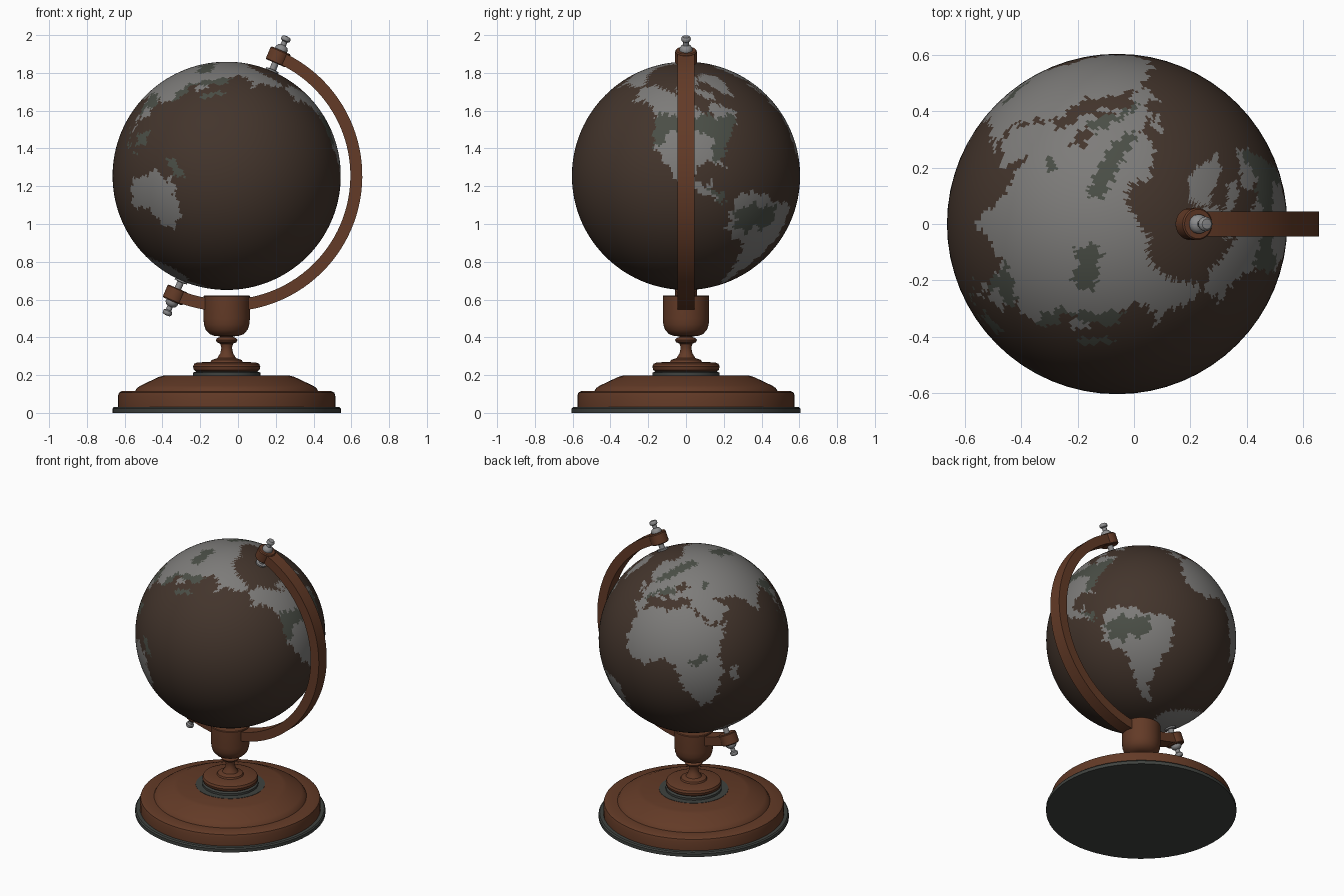
import bpy, bmesh, math
from mathutils import Matrix, Vector

TILT = math.radians(23.4)
CENTRE = Vector((-0.06, 0, 1.255))
R = 0.604
MERIDIAN = 102          # turns the map about the globe axis


def material(name, rgb):
    m = bpy.data.materials.new(name)
    m.diffuse_color = (*rgb, 1)
    return m


WOOD = material("wood", (0.125, 0.043, 0.02))
FELT = material("dark felt", (0.05, 0.055, 0.05))
METAL = material("grey metal", (0.26, 0.26, 0.265))
OCEAN = material("brown ocean", (0.056, 0.035, 0.025))
LAND = material("grey land", (0.205, 0.2, 0.193))
FOREST = material("green grey forest", (0.068, 0.076, 0.061))


def finish(bm, name, mats, matrix, angle=35):
    bmesh.ops.recalc_face_normals(bm, faces=bm.faces[:])
    me = bpy.data.meshes.new(name)
    bm.to_mesh(me)
    bm.free()
    for m in mats:
        me.materials.append(m)
    me.transform(matrix)
    me.shade_smooth()
    me.set_sharp_from_angle(angle=math.radians(angle))
    ob = bpy.data.objects.new(name, me)
    bpy.context.collection.objects.link(ob)
    return ob


def lathe(name, profile, mat, matrix, steps=64):
    """Turn a (radius, height) profile around z."""
    bm = bmesh.new()
    vs = [bm.verts.new((r, 0, z)) for r, z in profile]
    es = [bm.edges.new(p) for p in zip(vs, vs[1:])]
    bmesh.ops.spin(bm, geom=vs + es, cent=(0, 0, 0), axis=(0, 0, 1),
                   angle=2 * math.pi, steps=steps)
    bmesh.ops.remove_doubles(bm, verts=bm.verts[:], dist=1e-4)
    return finish(bm, name, [mat], matrix)


# ---- turned stand ----
STAND = Matrix.Translation((CENTRE.x, 0, 0))
lathe("felt_foot", [(0, 0), (0.605, 0), (0.605, 0.022), (0.598, 0.03), (0, 0.03)], FELT, STAND)
lathe("base", [(0, 0.03), (0.575, 0.03), (0.575, 0.09), (0.57, 0.107), (0.555, 0.115),
               (0.485, 0.115), (0.475, 0.132), (0.455, 0.145), (0.36, 0.19),
               (0.335, 0.197), (0, 0.197)], WOOD, STAND)
lathe("felt_washer", [(0, 0.197), (0.22, 0.197), (0.22, 0.199), (0.178, 0.199),
                      (0.178, 0.213), (0.155, 0.222), (0, 0.222)], FELT, STAND)
lathe("pedestal", [(0, 0.218), (0.16, 0.218), (0.174, 0.228), (0.178, 0.245), (0.172, 0.26),
                   (0.155, 0.267), (0.085, 0.27), (0.08, 0.28), (0.05, 0.29), (0.034, 0.315),
                   (0.028, 0.345), (0.034, 0.366), (0.052, 0.374), (0.058, 0.386),
                   (0.05, 0.396), (0.034, 0.402), (0.034, 0.415), (0, 0.415)], WOOD, STAND)
lathe("cup", [(0, 0.405), (0.06, 0.406), (0.09, 0.417), (0.111, 0.44), (0.12, 0.468),
              (0.123, 0.5), (0.123, 0.617), (0.119, 0.622), (0, 0.622)], WOOD, STAND)

# ---- half-ring arm, swept from pole to pole ----
bm = bmesh.new()
section = [(0.655, -0.044), (0.718, -0.044), (0.718, 0.044), (0.655, 0.044)]
rings, N = [], 56
for i in range(N + 1):
    a = math.pi / 2 - TILT - math.pi * i / N
    rings.append([bm.verts.new((r * math.cos(a), y, r * math.sin(a))) for r, y in section])
for p, q in zip(rings, rings[1:]):
    for k in range(4):
        bm.faces.new((p[k], p[(k + 1) % 4], q[(k + 1) % 4], q[k]))
bm.faces.new(rings[0])
bm.faces.new(rings[-1])
finish(bm, "arm", [WOOD], Matrix.Translation(CENTRE))

# ---- end blocks and pins at both poles ----
for end, turn in (("top", 0), ("bottom", math.pi)):
    mat = Matrix.Translation(CENTRE) @ Matrix.Rotation(TILT + turn, 4, 'Y')
    lathe(end + "_block", [(0, 0.65), (0.052, 0.65), (0.057, 0.655), (0.057, 0.718),
                           (0.052, 0.724), (0, 0.724)], WOOD, mat, 32)
    lathe(end + "_pin", [(0, 0.595), (0.035, 0.6), (0.035, 0.612), (0.018, 0.614),
                         (0.018, 0.722), (0.034, 0.724), (0.034, 0.736), (0.026, 0.748),
                         (0.015, 0.754), (0.015, 0.774), (0.024, 0.78), (0.026, 0.79),
                         (0.024, 0.797), (0.018, 0.803), (0, 0.805)], METAL, mat, 24)

# ---- map regions as (longitude, latitude) outlines; later ones lie on top ----
regions = []


def paint(index, *pts):
    xs, ys = zip(*pts)
    regions.insert(0, (index, min(xs), max(xs), min(ys), max(ys),
                       list(zip(pts, pts[1:] + pts[:1]))))


# northern and southern west lands
paint(1, (-168, 66), (-157, 71), (-128, 70), (-110, 68), (-95, 70), (-93, 60), (-82, 55),
      (-79, 52), (-78, 62), (-65, 59), (-56, 52), (-66, 45), (-75, 38), (-81, 31), (-80, 25),
      (-83, 29), (-90, 30), (-97, 27), (-97, 20), (-91, 18), (-88, 21), (-88, 16), (-83, 14),
      (-82, 9), (-77, 8), (-84, 9), (-95, 15), (-106, 21), (-114, 30), (-122, 36), (-124, 48),
      (-135, 58), (-150, 60), (-162, 55), (-158, 59), (-166, 62))
paint(1, (-122, 73), (-88, 75), (-65, 67), (-66, 63), (-78, 65), (-90, 71), (-110, 69))
paint(1, (-95, 78), (-70, 83), (-62, 82), (-80, 75))
paint(1, (-55, 82), (-25, 82), (-20, 74), (-40, 65), (-44, 60), (-53, 66), (-58, 75), (-70, 78))
paint(1, (-77, 8), (-72, 12), (-60, 9), (-50, 1), (-35, -6), (-39, -15), (-41, -22), (-48, -27),
      (-57, -36), (-65, -42), (-68, -54), (-74, -51), (-72, -35), (-70, -18), (-77, -12), (-81, -5))
# southern central land and its island
paint(1, (-6, 36), (10, 37), (20, 31), (33, 31), (37, 20), (43, 12), (51, 12), (40, -4),
      (40, -15), (35, -22), (32, -28), (26, -34), (18, -34), (12, -17), (13, -6), (9, 4),
      (-8, 4), (-17, 14), (-16, 22), (-10, 30))
paint(1, (44, -16), (50, -14), (47, -25), (44, -24))
# great eastern land
paint(1, (-9, 37), (-9, 43), (-1, 44), (-4, 48), (4, 52), (9, 57), (5, 59), (6, 62), (14, 67),
      (25, 71), (40, 67), (60, 69), (70, 73), (100, 77), (113, 74), (140, 72), (170, 70),
      (180, 69), (190, 66), (178, 62), (163, 60), (157, 51), (156, 58), (142, 59), (135, 54),
      (140, 48), (130, 42), (129, 36), (126, 35), (122, 40), (119, 38), (122, 31), (117, 23),
      (108, 21), (109, 12), (105, 9), (101, 13), (104, 2), (99, 9), (97, 17), (91, 22),
      (80, 15), (78, 8), (73, 18), (66, 25), (57, 26), (50, 30), (52, 24), (59, 23),
      (52, 16), (44, 13), (35, 28), (35, 36), (27, 37), (23, 37), (19, 42), (13, 45),
      (18, 40), (16, 38), (10, 44), (3, 43), (-1, 37))
paint(1, (-5, 50), (1, 52), (-3, 58), (-6, 57))
# southern island continent and polar cap
paint(1, (114, -22), (122, -18), (130, -12), (136, -12), (138, -17), (142, -11), (146, -19),
      (153, -27), (150, -37), (140, -38), (132, -32), (116, -35))
paint(1, (-180, -90), (180, -90), (180, -74), (150, -68), (60, -68), (0, -71), (-60, -66),
      (-100, -73), (-180, -78))
# forests
paint(2, (-128, 56), (-95, 54), (-82, 56), (-79, 52), (-57, 53), (-66, 45), (-75, 38), (-81, 30),
      (-87, 31), (-83, 42), (-95, 47), (-115, 46), (-119, 36), (-124, 40))
paint(2, (-91, 16), (-88, 16), (-83, 14), (-82, 9), (-77, 8), (-84, 9))
paint(2, (-77, 3), (-66, 5), (-58, 1), (-50, -1), (-50, -8), (-58, -13), (-64, -8), (-70, -11), (-76, -6))
paint(2, (20, -3), (24, -6), (32, -6), (34, -2), (27, -1))
paint(2, (10, 53), (25, 53), (45, 55), (62, 55), (60, 61), (40, 61), (20, 58), (12, 56))
paint(2, (92, 50), (100, 52), (105, 46), (118, 50), (110, 56), (97, 60), (90, 57))
paint(2, (118, 24), (122, 31), (119, 38), (130, 42), (140, 48), (138, 54), (128, 47), (117, 38), (115, 28))
paint(2, (92, 25), (108, 23), (108, 16), (103, 17), (99, 9), (97, 17))
paint(2, (-2, 43), (8, 47), (28, 46), (28, 41), (19, 42), (13, 45), (10, 44))
paint(2, (48, 37), (54, 37), (53, 41), (49, 41))
paint(2, (130, 32), (140, 35), (145, 43), (140, 41))
paint(2, (109, 1), (117, 6), (118, -2), (111, -4))
paint(2, (135, -3), (143, -4), (148, -9), (142, -10))
paint(2, (96, 5), (105, -4), (114, -8), (104, -6))
# inland sea
paint(0, (28, 41), (40, 41), (38, 46), (31, 46))


def colour_at(lon, lat):
    for index, x0, x1, y0, y1, edges in regions:
        x = lon + 360 if lon + 360 <= x1 else lon
        if not (x0 <= x <= x1 and y0 <= lat <= y1):
            continue
        inside = False
        for (ax, ay), (bx, by) in edges:
            if (ay > lat) != (by > lat) and x < ax + (bx - ax) * (lat - ay) / (by - ay):
                inside = not inside
        if inside:
            return index
    return 0


# ---- globe, faces coloured by the map ----
bm = bmesh.new()
bmesh.ops.create_uvsphere(bm, u_segments=300, v_segments=150, radius=R)
for f in bm.faces:
    c = f.calc_center_median().normalized()
    lat = math.degrees(math.asin(max(-1, min(1, c.z))))
    lon = (math.degrees(math.atan2(c.y, c.x)) - MERIDIAN + 180) % 360 - 180
    # small wobble makes the coasts irregular
    dlon = 1.2 * math.sin(lat * 0.9) + 0.7 * math.sin(lat * 2.1 + lon * 0.3)
    dlat = 0.9 * math.sin(lon * 0.8) + 0.6 * math.sin(lon * 1.9 + lat * 0.4)
    f.material_index = colour_at(max(-180, min(180, lon + dlon)), max(-90, min(90, lat + dlat)))
finish(bm, "globe", [OCEAN, LAND, FOREST],
       Matrix.Translation(CENTRE) @ Matrix.Rotation(TILT, 4, 'Y'))
